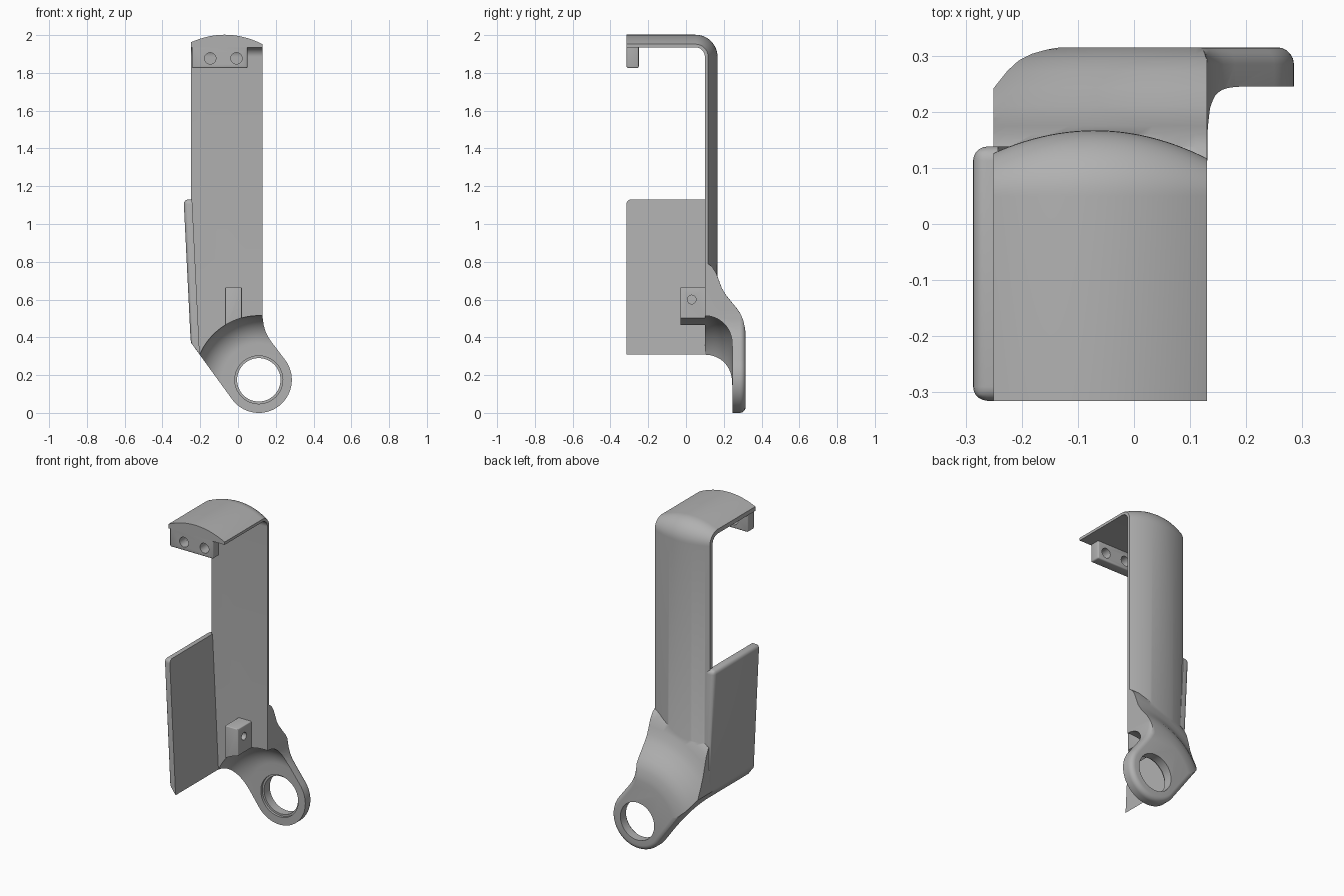
import bpy, bmesh, math
from math import cos, sin, pi
from mathutils import Vector, Matrix

cube = bpy.data.objects.get("Cube")
if cube:
    bpy.data.objects.remove(cube, do_unlink=True)

grey = bpy.data.materials.new("plain_grey")
grey.use_nodes = True
colour = (0.44, 0.44, 0.44, 1)
grey.diffuse_color = colour
grey.node_tree.nodes["Principled BSDF"].inputs["Base Color"].default_value = colour

RING_X, RING_Z, RING_R = 0.11, 0.175, 0.175
FRONT, BACK = -0.315, 0.315
LEFT, RIGHT = -0.25, 0.13


def make(name, bm):
    bmesh.ops.recalc_face_normals(bm, faces=bm.faces)
    mesh = bpy.data.meshes.new(name)
    bm.to_mesh(mesh)
    bm.free()
    mesh.materials.append(grey)
    obj = bpy.data.objects.new(name, mesh)
    bpy.context.collection.objects.link(obj)
    return obj


def combine(obj, other, operation):
    """Apply a boolean and remove the helper."""
    other.hide_render = True
    mod = obj.modifiers.new("cut", "BOOLEAN")
    mod.operation, mod.solver, mod.object = operation, "EXACT", other
    bpy.context.view_layer.update()
    result = bpy.data.meshes.new_from_object(
        obj.evaluated_get(bpy.context.evaluated_depsgraph_get()))
    obj.modifiers.clear()
    obj.data = result
    bpy.data.objects.remove(other, do_unlink=True)


def prism(name, outline, y0, y1, edge_rule=None, radius=0, segments=5):
    """Extrude an x-z outline along y and round the edges the rule picks."""
    bm = bmesh.new()
    face = bm.faces.new([bm.verts.new((x, y0, z)) for x, z in outline])
    new = bmesh.ops.extrude_face_region(bm, geom=[face])["geom"]
    for v in new:
        if isinstance(v, bmesh.types.BMVert):
            v.co.y = y1
    if edge_rule:
        picked = [e for e in bm.edges if edge_rule(e.verts[0].co, e.verts[1].co)]
        bmesh.ops.bevel(bm, geom=picked, offset=radius, segments=segments,
                        profile=0.5, affect="EDGES", clamp_overlap=True)
    return make(name, bm)


def box(name, x0, x1, y0, y1, z0, z1, radius):
    return prism(name, [(x0, z0), (x1, z0), (x1, z1), (x0, z1)], y0, y1,
                 lambda a, b: True, radius, 3)


def lathe(name, profile, steps=128):
    """Revolve (radius, y) points around the ring axis."""
    bm = bmesh.new()
    rings = []
    for r, y in profile:
        rings.append([bm.verts.new((RING_X + r * cos(2 * pi * i / steps), y,
                                    RING_Z + r * sin(2 * pi * i / steps)))
                      for i in range(steps)])
    for a, b in zip(rings, rings[1:]):
        for i in range(steps):
            j = (i + 1) % steps
            bm.faces.new((a[i], a[j], b[j], b[i]))
    bm.faces.new(rings[0])
    bm.faces.new(rings[-1])
    return make(name, bm)


def rod(name, centre, axis, radius, length):
    bm = bmesh.new()
    turn = Vector((0, 0, 1)).rotation_difference(Vector(axis)).to_matrix().to_4x4()
    bmesh.ops.create_cone(bm, cap_ends=True, segments=48, radius1=radius,
                          radius2=radius, depth=length,
                          matrix=Matrix.Translation(centre) @ turn)
    return make(name, bm)


# Strap: flat inside, arched outside, swept up the back and over the top
def strap():
    fillet, inner_y, inner_z = 0.05, 0.10, 1.935
    path = [(inner_y, 0.15, 0)]
    for i in range(13):
        a = pi / 2 * i / 12
        path.append((inner_y - fillet + fillet * cos(a),
                     inner_z - fillet + fillet * sin(a), a))
    path.append((FRONT, inner_z, pi / 2))
    xs = [-0.27 + 0.42 * i / 28 for i in range(29)]
    section = [(x, 0.067 - 1.25 * (x + 0.07) ** 2) for x in xs]
    section += [(xs[-1], 0), (xs[0], 0)]
    bm = bmesh.new()
    rows = [[bm.verts.new((x, y + t * cos(a), z + t * sin(a))) for x, t in section]
            for y, z, a in path]
    n = len(section)
    for a, b in zip(rows, rows[1:]):
        for i in range(n):
            bm.faces.new((a[i], a[(i + 1) % n], b[(i + 1) % n], b[i]))
    bm.faces.new(rows[0])
    bm.faces.new(rows[-1])
    return make("bracket_body", bm)


body = strap()

# Flared shell that carries the strap out to the ring
flare = [(0.62, 0.108), (0.60, 0.138), (0.565, 0.16), (0.525, 0.175),
         (0.485, 0.19), (0.45, 0.211), (0.41, 0.243), (0.375, 0.272),
         (0.345, 0.291), (0.315, 0.303), (0.28, 0.311), (0.24, 0.317), (0.2, 0.33)]
combine(body, lathe("flared_shell", flare), "UNION")

# Outline seen from the front, rounded along its back edge
tilt = math.atan2(0.6, 0.8)
outline = [(LEFT, 2.05), (LEFT, 0.373)]
for i in range(41):
    a = pi + tilt + pi * i / 40
    outline.append((RING_X + RING_R * cos(a), RING_Z + RING_R * sin(a)))
outline += [(0.18, 0.372), (0.16, 0.401), (0.146, 0.43), (0.136, 0.465),
            (0.131, 0.50), (RIGHT, 0.53), (RIGHT, 2.05)]
trim = prism("outline_trim", outline, -0.4, BACK,
             lambda a, b: min(a.y, b.y) > 0.3, 0.03)
combine(body, trim, "INTERSECT")

# Small clip block and top lip
combine(body, box("clip_block", -0.068, 0.02, -0.03, 0.108, 0.40, 0.665, 0.005), "UNION")
lip = box("top_lip", -0.244, 0.05, FRONT + 0.001, -0.25, 1.825, 1.948, 0.008)
combine(body, lip, "UNION")

# Round hollow in front of the ring, then the ring opening and its step
cove = [(0.34, -0.12)]
for i in range(17):
    a = pi / 2 * i / 16
    cove.append((0.195 + 0.145 * cos(a), 0.10 + 0.145 * sin(a)))
combine(body, lathe("hollow", cove), "DIFFERENCE")
Y_AXIS, X_AXIS = (0, 1, 0), (1, 0, 0)
for radius, end in ((0.127, 0.26), (0.115, 0.4)):
    hole = rod("ring_hole", (RING_X, end - 0.15, RING_Z), Y_AXIS, radius, 0.3)
    combine(body, hole, "DIFFERENCE")

# Screw holes
for x in (-0.147, -0.008):
    combine(body, rod("lip_hole", (x, -0.28, 1.877), Y_AXIS, 0.03, 0.2), "DIFFERENCE")
combine(body, rod("clip_hole", (-0.024, 0.03, 0.6), X_AXIS, 0.023, 0.2), "DIFFERENCE")

# Leaning side plate with a rounded outer face
side = [(-0.203, 0.31), (-0.243, 1.13), (-0.288, 1.13), (-0.25, 0.365)]


def outer_edge(a, b):
    return all(p.x < -0.246 for p in (a, b)) or (
        abs(a.x - b.x) > 0.01 and min(a.z, b.z) > 1)


side_plate = prism("side_plate", side, FRONT, 0.138, outer_edge, 0.025, 5)

for obj in (body, side_plate):
    bpy.ops.object.select_all(action="DESELECT")
    obj.select_set(True)
    bpy.context.view_layer.objects.active = obj
    bpy.ops.object.shade_smooth_by_angle(angle=math.radians(30))
